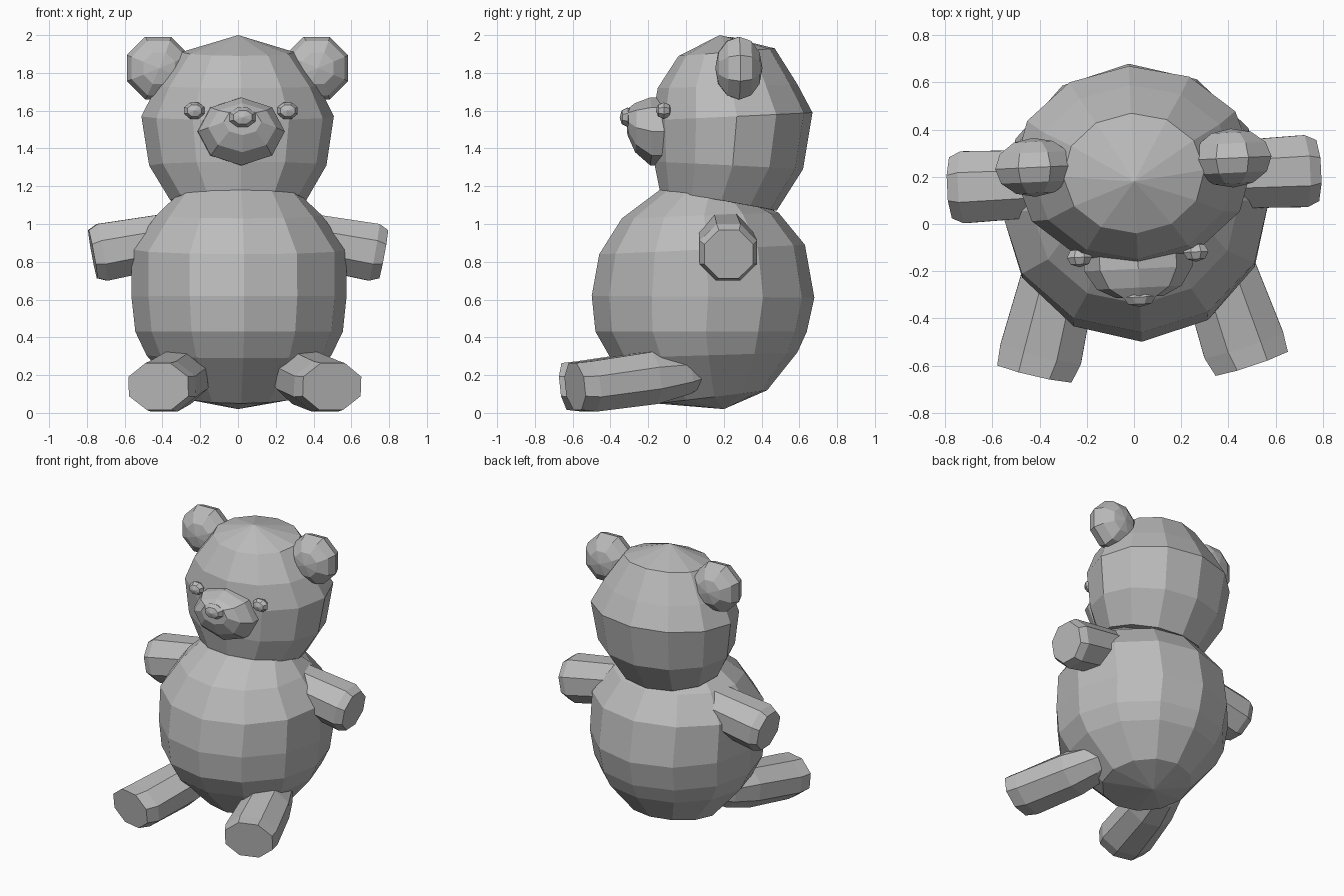
import bpy, bmesh, math
from mathutils import Vector, Matrix

old = bpy.data.objects.get("Cube")
if old:
    bpy.data.objects.remove(old, do_unlink=True)

GREY = (0.5, 0.5, 0.5, 1)
mat = bpy.data.materials.new("plain grey")
mat.use_nodes = True
mat.diffuse_color = GREY
mat.node_tree.nodes["Principled BSDF"].inputs["Base Color"].default_value = GREY

# The whole toy sits turned slightly about its upright axis
TURN = (Matrix.Translation((0, 0.2, 0)) @ Matrix.Rotation(math.radians(2.7), 4, 'Z')
        @ Matrix.Translation((0, -0.2, 0)))


def finish(name, bm):
    bmesh.ops.recalc_face_normals(bm, faces=bm.faces)
    bm.transform(TURN)
    mesh = bpy.data.meshes.new(name)
    bm.to_mesh(mesh)
    bm.free()
    mesh.materials.append(mat)
    obj = bpy.data.objects.new(name, mesh)
    bpy.context.collection.objects.link(obj)


def loft(name, rings, sides, phase=0.0, start=None, end=None):
    """Skin rings of (centre, u, v); close each end with a point or a flat cap."""
    bm = bmesh.new()
    loops = []
    for c, u, v in rings:
        angles = [2 * math.pi * (i + phase) / sides for i in range(sides)]
        loops.append([bm.verts.new(c + u * math.cos(a) + v * math.sin(a)) for a in angles])
    for a, b in zip(loops, loops[1:]):
        for i in range(sides):
            j = (i + 1) % sides
            bm.faces.new((a[i], a[j], b[j], b[i]))
    for loop, tip in ((loops[0], start), (loops[-1], end)):
        if tip is None:
            bm.faces.new(loop)
        else:
            p = bm.verts.new(tip)
            for i in range(sides):
                bm.faces.new((loop[i], loop[(i + 1) % sides], p))
    finish(name, bm)


def tilted(yf, zf, yb, zb, rx):
    """Ring through a front and a back point, with a half width."""
    f, b = Vector((0, yf, zf)), Vector((0, yb, zb))
    return (f + b) / 2, (f - b) / 2, Vector((rx, 0, 0))


def tube(name, path, side=1):
    """Eight-sided limb through (x, y, z, half width, half height)."""
    pts = [Vector((x * side, y, z)) for x, y, z, w, h in path]
    axis = (pts[-1] - pts[0]).normalized()
    u = axis.cross(Vector((0, 0, 1))).normalized()
    v = u.cross(axis)
    loft(name, [(p, u * q[3], v * q[4]) for p, q in zip(pts, path)], 8, 0.5)


def ball(name, centre, radii, segments=8, rings=6):
    """Low sphere with its poles facing front and back."""
    bm = bmesh.new()
    bmesh.ops.create_uvsphere(bm, u_segments=segments, v_segments=rings, radius=1)
    bm.transform(Matrix.Translation(centre) @ Matrix.Diagonal((*radii, 1))
                 @ Matrix.Rotation(math.pi / 2, 4, 'X')
                 @ Matrix.Rotation(math.pi / segments, 4, 'Z'))
    finish(name, bm)


# Torso
loft("body", [tilted(*r) for r in (
    (-0.16, 0.05, 0.43, 0.12, 0.30),
    (-0.40, 0.29, 0.59, 0.32, 0.49),
    (-0.48, 0.43, 0.64, 0.43, 0.55),
    (-0.50, 0.62, 0.68, 0.61, 0.57),
    (-0.46, 0.84, 0.63, 0.89, 0.57),
    (-0.34, 1.03, 0.49, 1.06, 0.44),
    (-0.14, 1.18, 0.35, 1.12, 0.33))], 12, start=(0, 0.2, 0.02))

# Head
loft("head", [tilted(*r) for r in (
    (-0.14, 1.18, 0.48, 1.07, 0.36),
    (-0.17, 1.33, 0.62, 1.29, 0.47),
    (-0.18, 1.55, 0.67, 1.59, 0.51),
    (-0.15, 1.72, 0.59, 1.74, 0.43),
    (-0.04, 1.89, 0.47, 1.93, 0.30))], 12, end=(0, 0.18, 2.0))

# Muzzle and nose
X, Z = Vector((1, 0, 0)), Vector((0, 0, 1))
loft("muzzle", [(Vector((0, y, z)), X * w, Z * h) for y, z, w, h in (
    (-0.08, 1.49, 0.23, 0.18), (-0.19, 1.49, 0.23, 0.18),
    (-0.27, 1.51, 0.18, 0.13), (-0.31, 1.54, 0.10, 0.07))], 8)
ball("nose", (0, -0.31, 1.565), (0.075, 0.042, 0.055), 8, 4)

# Paired parts
for label, s in (("left", 1), ("right", -1)):
    ball(label + "_eye", (0.247 * s, -0.13, 1.6), (0.058, 0.042, 0.047), 8, 4)
    ball(label + "_ear", (0.42 * s, 0.26, 1.825), (0.18, 0.125, 0.18))
    tube(label + "_arm", ((0.28, 0.19, 0.93, 0.15, 0.15),
                          (0.72, 0.19, 0.85, 0.165, 0.165),
                          (0.77, 0.19, 0.84, 0.14, 0.14)), s)
    tube(label + "_leg", ((0.24, 0.17, 0.23, 0.06, 0.03),
                          (0.28, -0.02, 0.21, 0.14, 0.12),
                          (0.335, -0.20, 0.185, 0.17, 0.15),
                          (0.43, -0.53, 0.14, 0.19, 0.145),
                          (0.46, -0.61, 0.14, 0.175, 0.135)), s)
